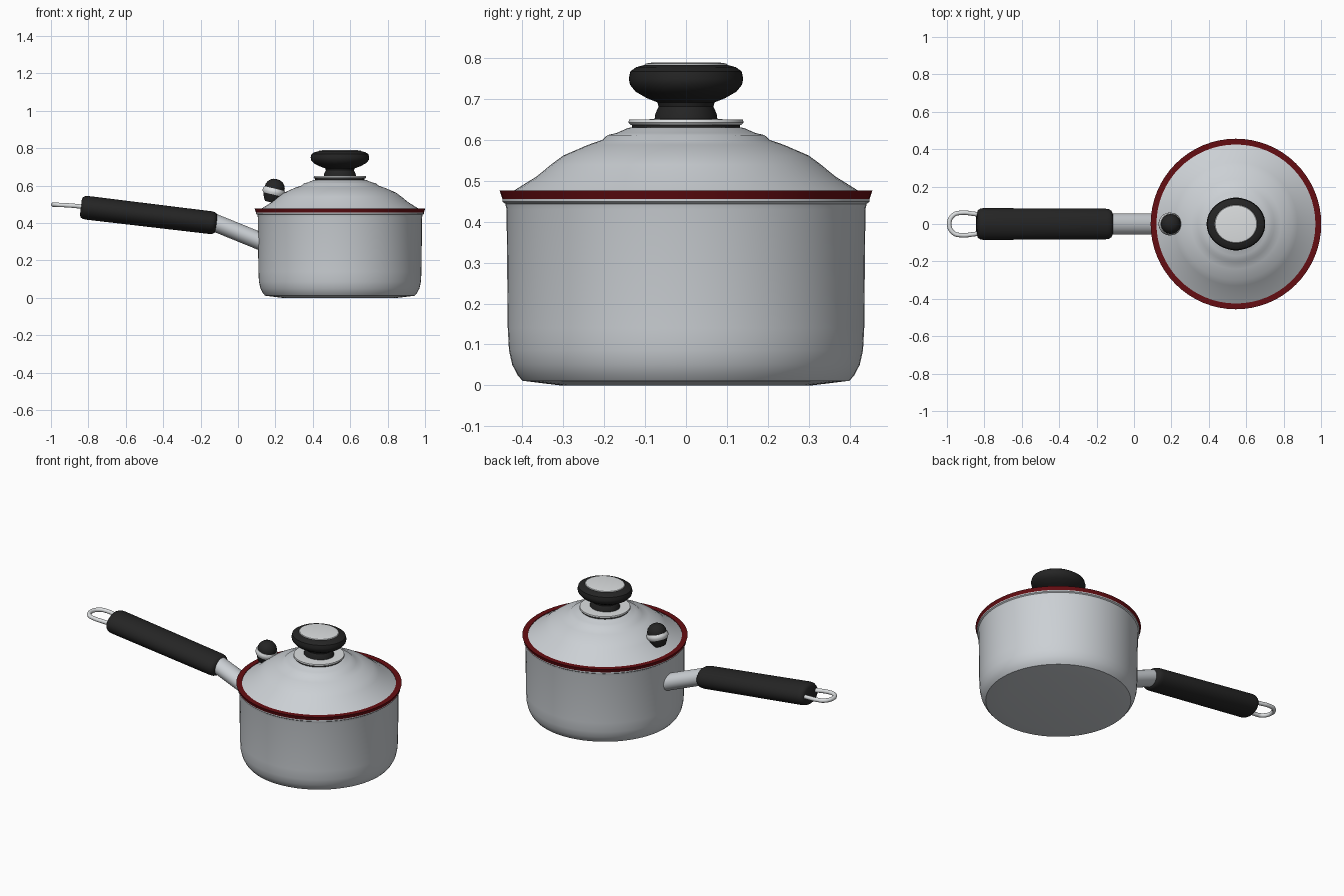
import bpy, bmesh, math
from mathutils import Vector, Matrix

if "Cube" in bpy.data.objects:
    bpy.data.objects.remove(bpy.data.objects["Cube"])

CX = 0.545  # pan axis


def mat(name, col):
    m = bpy.data.materials.new(name)
    m.diffuse_color = (*col, 1)
    m.use_nodes = True
    m.node_tree.nodes["Principled BSDF"].inputs["Base Color"].default_value = m.diffuse_color
    return m


STEEL = mat("steel", (0.60, 0.63, 0.66))
BRIGHT = mat("bright_steel", (0.72, 0.74, 0.75))
BLACK = mat("black_plastic", (0.018, 0.018, 0.018))
RED = mat("dark_red", (0.13, 0.004, 0.006))


def finish(name, bm, material, angle=35):
    bmesh.ops.recalc_face_normals(bm, faces=bm.faces)
    me = bpy.data.meshes.new(name)
    bm.to_mesh(me)
    bm.free()
    me.materials.append(material)
    ob = bpy.data.objects.new(name, me)
    bpy.context.collection.objects.link(ob)
    bpy.ops.object.select_all(action='DESELECT')
    ob.select_set(True)
    bpy.context.view_layer.objects.active = ob
    bpy.ops.object.shade_smooth_by_angle(angle=math.radians(angle))
    return ob


def lathe(name, profile, material, matrix=None, n=64, closed=False, angle=35):
    """Spin (radius, height) points around local z; zero radius makes a pole."""
    bm = bmesh.new()
    rings = []
    for r, z in profile:
        if r == 0:
            rings.append([bm.verts.new((0, 0, z))] * n)
        else:
            rings.append([bm.verts.new((r * math.cos(2 * math.pi * i / n),
                                        r * math.sin(2 * math.pi * i / n), z)) for i in range(n)])
    pairs = list(zip(rings, rings[1:]))
    if closed:
        pairs.append((rings[-1], rings[0]))
    for a, b in pairs:
        for i in range(n):
            j = (i + 1) % n
            bm.faces.new(list(dict.fromkeys((a[i], a[j], b[j], b[i]))))
    bm.transform(matrix or Matrix.Translation((CX, 0, 0)))
    return finish(name, bm, material, angle)


def along(start, end, sy=1.0):
    """Matrix placing local z from start toward end, widened in world y."""
    s, d = Vector(start), (Vector(end) - Vector(start)).normalized()
    side = Vector((0, 1, 0))
    up = side.cross(d)
    rot = Matrix((up, side, d)).transposed().to_4x4()
    return Matrix.Translation(s) @ rot @ Matrix.Diagonal((1, sy, 1, 1))


# Pot body
lathe("pot", [(0, 0), (0.31, 0), (0.40, 0.011), (0.412, 0.025), (0.425, 0.05), (0.433, 0.085),
              (0.436, 0.14), (0.439, 0.43), (0.442, 0.444), (0.449, 0.449), (0.449, 0.457),
              (0.425, 0.457)], STEEL)

# Red rim band
lathe("rim", [(0.449, 0.456), (0.456, 0.477), (0.425, 0.477), (0.425, 0.456)], RED, closed=True)

# Stepped lid
lathe("lid", [(0.43, 0.470), (0.418, 0.478), (0.365, 0.511), (0.33, 0.54), (0.30, 0.562),
              (0.24, 0.588), (0.205, 0.600), (0.192, 0.612), (0.17, 0.617), (0.145, 0.628),
              (0.135, 0.631), (0, 0.631)], STEEL)

# Collar stack under the knob
lathe("collar_gasket", [(0, 0.628), (0.132, 0.628), (0.132, 0.639), (0, 0.639)], BLACK)
lathe("collar", [(0, 0.637), (0.136, 0.637), (0.141, 0.643), (0.139, 0.650), (0, 0.652)], BRIGHT)

# Oval lid knob with badge plate
oval = Matrix.Translation((CX, 0, 0)) @ Matrix.Diagonal((1.12, 1, 1, 1))
lathe("lid_knob", [(0, 0.649), (0.077, 0.649), (0.075, 0.664), (0.067, 0.682), (0.07, 0.692),
                   (0.095, 0.702), (0.123, 0.718), (0.137, 0.735), (0.140, 0.750),
                   (0.136, 0.768), (0.122, 0.778), (0.10, 0.784), (0, 0.785)], BLACK, oval, 48)
lathe("knob_badge", [(0.103, 0.782), (0.099, 0.787), (0.085, 0.789), (0, 0.789)], BRIGHT, oval, 48)

# Steam valve: stem, steel band and rounded cap, leaning slightly
valve = along((0.178, 0, 0.51), (0.208, 0, 0.635))
lathe("valve_stem", [(0, 0), (0.035, 0), (0.046, 0.02), (0.054, 0.045), (0, 0.045)], BLACK, valve, 32)
lathe("valve_band", [(0, 0.043), (0.056, 0.043), (0.061, 0.054), (0.061, 0.066), (0.055, 0.076),
                     (0, 0.076)], BRIGHT, valve, 32)
lathe("valve_cap", [(0, 0.074), (0.053, 0.074), (0.053, 0.088), (0.046, 0.105), (0.034, 0.118),
                    (0.018, 0.126), (0, 0.128)], BLACK, valve, 32)

# Handle tube joining the pot
a, b = (0.125, 0, 0.30), (-0.17, 0, 0.42)
L = (Vector(b) - Vector(a)).length
lathe("handle_tube", [(0, 0), (0.047, 0), (0.047, L), (0, L)], STEEL, along(a, b, 1.2), 32)

# Oval grip with rounded ends
a, b = (-0.115, 0, 0.398), (-0.84, 0, 0.485)
L = (Vector(b) - Vector(a)).length
end = [(0, 0), (0.042, 0), (0.053, 0.006), (0.059, 0.018), (0.061, 0.035)]
lathe("handle_grip", end + [(r * 1.04, L - z) for r, z in reversed(end)], BLACK,
      along(a, b, 1.34), 40, angle=50)

# Hanging loop of bent wire
pts = [(-0.80, 0.045, 0.483), (-0.86, 0.055, 0.490), (-0.92, 0.060, 0.495), (-0.965, 0.048, 0.497),
       (-0.988, 0, 0.498)]
pts += [(x, -y, z) for x, y, z in reversed(pts[:-1])]
cu = bpy.data.curves.new("hanging_loop", 'CURVE')
cu.dimensions = '3D'
cu.bevel_depth = 0.012
cu.bevel_resolution = 3
cu.resolution_u = 6
cu.use_fill_caps = True
sp = cu.splines.new('BEZIER')
sp.bezier_points.add(len(pts) - 1)
for p, co in zip(sp.bezier_points, pts):
    p.co = co
    p.handle_left_type = p.handle_right_type = 'AUTO'
cu.materials.append(BRIGHT)
loop = bpy.data.objects.new("hanging_loop", cu)
bpy.context.collection.objects.link(loop)
